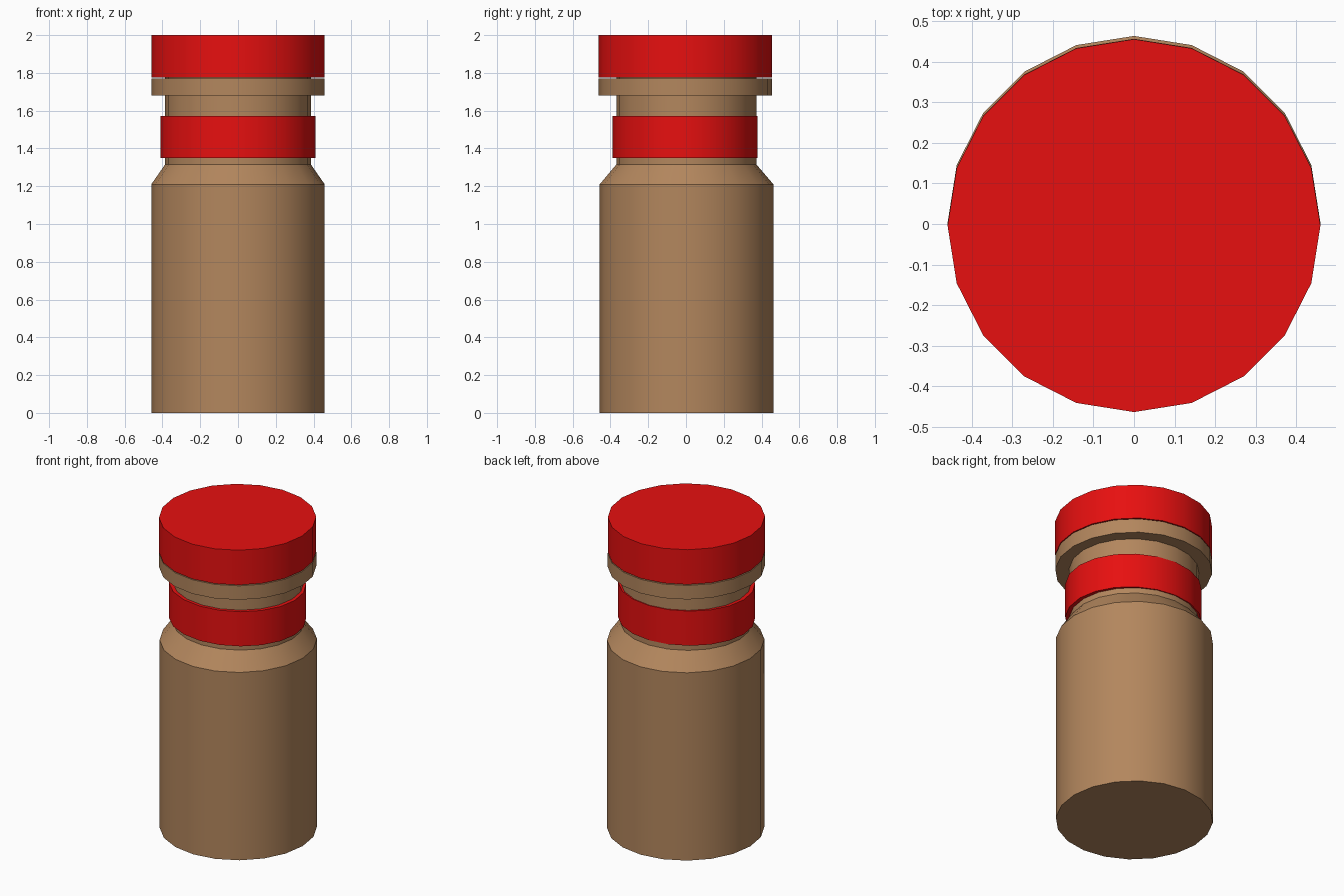
import bpy, bmesh, math

if "Cube" in bpy.data.objects:
    bpy.data.objects.remove(bpy.data.objects["Cube"])

SIDES = 20

def material(name, rgb):
    m = bpy.data.materials.new(name)
    m.diffuse_color = (*rgb, 1)
    m.use_nodes = True
    m.node_tree.nodes["Principled BSDF"].inputs["Base Color"].default_value = m.diffuse_color
    return m

tan = material("tan", (0.45, 0.24, 0.11))
red = material("red", (0.80, 0.005, 0.005))

def turned(name, rings, mat):
    """Closed 20-sided solid from (x radius, y radius, y centre, z) rings."""
    bm = bmesh.new()
    loops = []
    for rx, ry, cy, z in rings:
        angles = [2 * math.pi * i / SIDES for i in range(SIDES)]
        loops.append([bm.verts.new((rx * math.cos(a), cy + ry * math.sin(a), z)) for a in angles])
    for lo, hi in zip(loops, loops[1:]):
        for i in range(SIDES):
            j = (i + 1) % SIDES
            bm.faces.new((lo[i], lo[j], hi[j], hi[i]))
    bm.faces.new(loops[0][::-1])
    bm.faces.new(loops[-1])
    mesh = bpy.data.meshes.new(name)
    bm.to_mesh(mesh)
    bm.free()
    mesh.materials.append(mat)
    ob = bpy.data.objects.new(name, mesh)
    bpy.context.collection.objects.link(ob)
    bpy.ops.object.select_all(action='DESELECT')
    ob.select_set(True)
    bpy.context.view_layer.objects.active = ob
    bpy.ops.object.shade_smooth_by_angle(angle=math.radians(28))
    return ob

# Bottle: straight body, sloped shoulder, slightly oval neck
turned("bottle_body", [(0.459, 0.460, 0.003, 0), (0.459, 0.460, 0.003, 1.21),
                       (0.386, 0.371, 0.002, 1.315), (0.386, 0.371, 0.002, 1.776)], tan)
# Collar under the cap
turned("collar", [(0.459, 0.459, -0.003, 1.68), (0.459, 0.459, -0.003, 1.77)], tan)
# Red band around the neck
turned("neck_band", [(0.409, 0.384, -0.005, 1.35), (0.409, 0.384, -0.005, 1.573)], red)
# Red cap
turned("cap", [(0.459, 0.459, -0.004, 1.776), (0.459, 0.459, -0.004, 2.0)], red)
